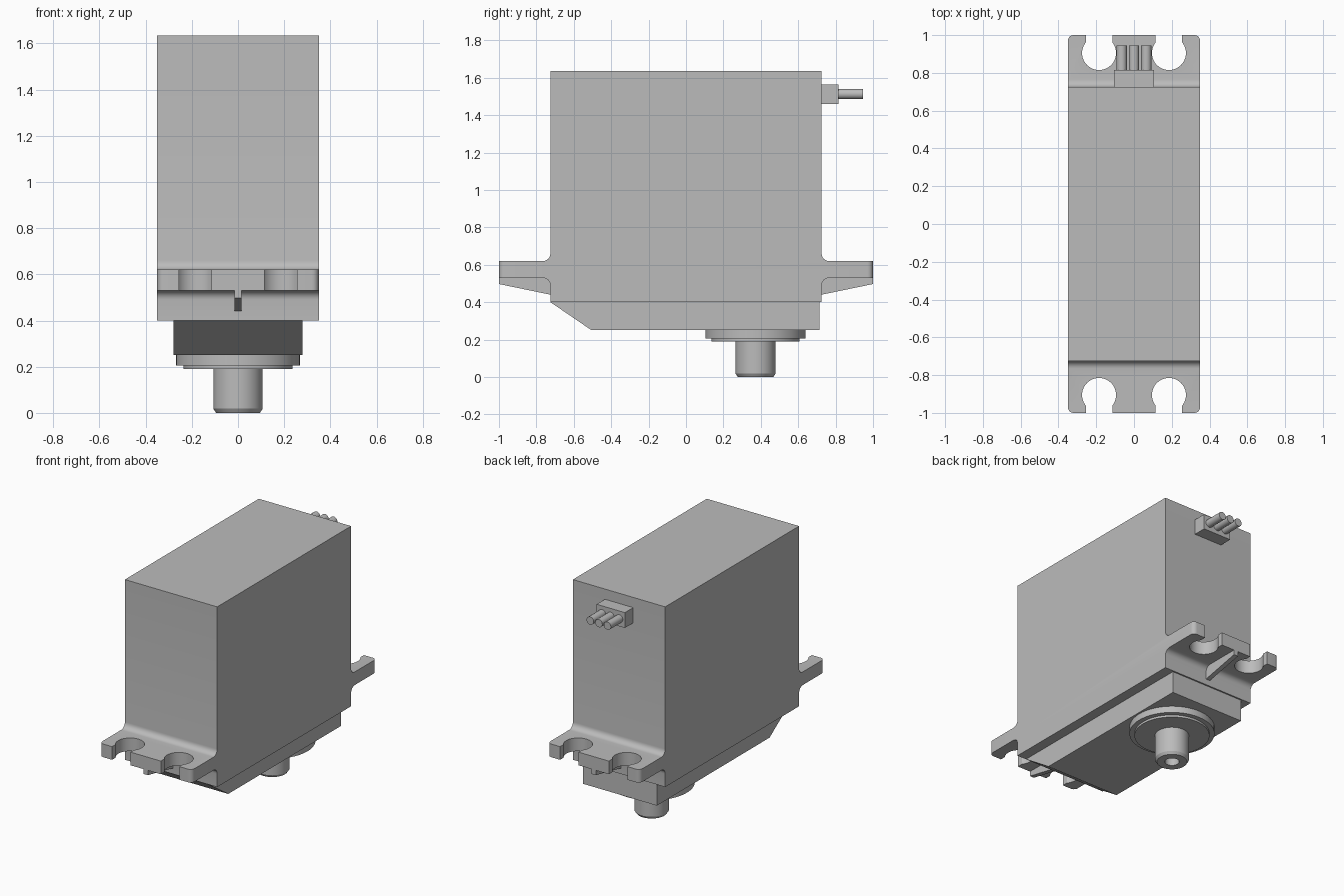
import bpy, bmesh, math
from mathutils import Vector

cube = bpy.data.objects.get("Cube")
if cube:
    bpy.data.objects.remove(cube, do_unlink=True)

grey = bpy.data.materials.new("plain_grey")
grey.use_nodes = True
COLOUR = (0.5, 0.5, 0.5, 1)
grey.diffuse_color = COLOUR
grey.node_tree.nodes["Principled BSDF"].inputs["Base Color"].default_value = COLOUR


def finish(name, bm):
    bmesh.ops.remove_doubles(bm, verts=bm.verts, dist=1e-5)
    bmesh.ops.recalc_face_normals(bm, faces=bm.faces)
    mesh = bpy.data.meshes.new(name)
    bm.to_mesh(mesh)
    bm.free()
    mesh.materials.append(grey)
    obj = bpy.data.objects.new(name, mesh)
    bpy.context.collection.objects.link(obj)
    return obj


def smooth(obj):
    bpy.ops.object.select_all(action='DESELECT')
    obj.select_set(True)
    bpy.context.view_layer.objects.active = obj
    bpy.ops.object.shade_smooth_by_angle(angle=math.radians(30))


def arc(cx, cy, r, start, end, steps=6):
    angles = [math.radians(start + (end - start) * i / steps) for i in range(steps + 1)]
    return [(cx + r * math.cos(a), cy + r * math.sin(a)) for a in angles]


def prism_mesh(points, axis, lo, hi):
    """Extrude an outline along x (points are y, z), y (x, z) or z (x, y)."""
    bm = bmesh.new()
    place = {'x': lambda a, b, t: (t, a, b),
             'y': lambda a, b, t: (a, t, b),
             'z': lambda a, b, t: (a, b, t)}[axis]
    face = bm.faces.new([bm.verts.new(place(a, b, lo)) for a, b in points])
    side = bmesh.ops.extrude_face_region(bm, geom=[face])
    verts = [g for g in side["geom"] if isinstance(g, bmesh.types.BMVert)]
    bmesh.ops.translate(bm, verts=verts, vec=Vector(place(0, 0, hi - lo)))
    return bm


def prism(name, points, axis, lo, hi):
    return finish(name, prism_mesh(points, axis, lo, hi))


def lathe(name, profile, y):
    bm = bmesh.new()
    verts = [bm.verts.new((r, y, z)) for r, z in profile]
    edges = [bm.edges.new(pair) for pair in zip(verts, verts[1:])]
    bmesh.ops.spin(bm, geom=verts + edges, cent=(0, y, 0), axis=(0, 0, 1),
                   angle=math.tau, steps=64, use_merge=True)
    obj = finish(name, bm)
    smooth(obj)
    return obj


W, L, TOP, BASE = 0.35, 0.725, 1.635, 0.4
EAR_LO, EAR_HI, R = 0.53, 0.62, 0.04

# Case with filleted mounting ears, drawn as one side outline
half = [(L, BASE)]
half += arc(L + R, EAR_LO - R, R, 180, 90)
half += [(1, EAR_LO), (1, EAR_HI)]
half += arc(L + R, EAR_HI + R, R, 270, 180)
half += [(L, TOP)]
outline = half + [(-y, z) for y, z in reversed(half)]
bm = prism_mesh(outline, 'x', -W, W)
corners = [e for e in bm.edges
           if all(abs(abs(v.co.y) - 1) < 1e-4 for v in e.verts)
           and abs(e.verts[0].co.x - e.verts[1].co.x) < 1e-4]
bmesh.ops.bevel(bm, geom=corners, offset=0.03, segments=5, profile=0.5, affect='EDGES')
case = finish("case", bm)

# Open keyhole slots in the ears
for sx in (-1, 1):
    for sy in (-1, 1):
        keyhole = arc(0.185, 0.905, 0.09, 141, 399, 36)
        keyhole += [(0.255, 1.1), (0.115, 1.1)]
        cutter = prism("slot_cutter", [(sx * x, sy * y) for x, y in keyhole], 'z', 0.45, 0.7)
        cutter.hide_render = True
        mod = case.modifiers.new("slot", 'BOOLEAN')
        mod.operation, mod.solver, mod.object = 'DIFFERENCE', 'EXACT', cutter
        bpy.context.view_layer.objects.active = case
        bpy.ops.object.modifier_apply(modifier=mod.name)
        bpy.data.objects.remove(cutter, do_unlink=True)
smooth(case)

# Thin ribs under the ears
for name, s in (("front_rib", -1), ("back_rib", 1)):
    rib = [(0.7, 0.435), (1, 0.497), (1, 0.54), (0.7, 0.54)]
    prism(name, [(s * y, z) for y, z in rib], 'x', -0.016, 0.016)

# Gear cover with sloped front
prism("gear_cover", [(-0.725, BASE), (-0.505, 0.25), (0.715, 0.25), (0.715, BASE)],
      'x', -0.28, 0.28)

# Stepped boss and output shaft with a screw hole
AXIS_Y = 0.372
lathe("gear_boss", [(0, 0.19), (0.236, 0.19), (0.236, 0.205), (0.268, 0.205),
                    (0.268, 0.26), (0, 0.26)], AXIS_Y)
lathe("output_shaft", [(0, 0.12), (0.045, 0.12), (0.045, 0), (0.095, 0),
                       (0.107, 0.018), (0.107, 0.2), (0, 0.2)], AXIS_Y)

# Cable connector and three wires
prism("cable_connector", [(-0.107, 1.46), (0.107, 1.46), (0.107, 1.565), (-0.107, 1.565)],
      'y', 0.71, 0.815)
for name, x in (("right_wire", -0.065), ("middle_wire", 0), ("left_wire", 0.065)):
    smooth(prism(name, arc(x, 1.513, 0.027, 0, 345, 23), 'y', 0.8, 0.945))
